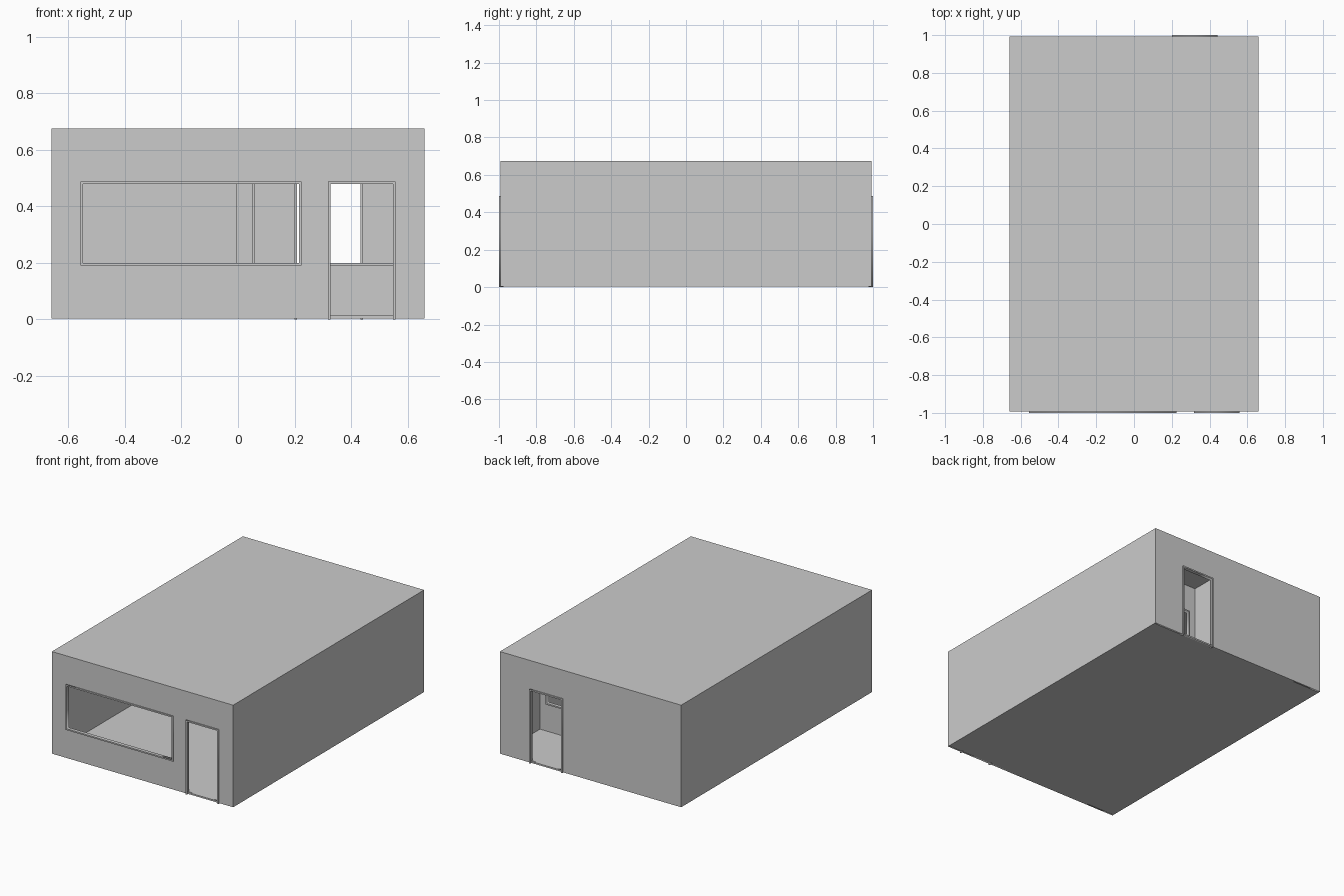
import bpy
import math

if "Cube" in bpy.data.objects:
    bpy.data.objects.remove(bpy.data.objects["Cube"])

# Overall dimensions
HX, HY = 0.66, 0.993        # half width, half depth of the shell
Z0, Z1 = 0.003, 0.675       # underside and roof height
T = 0.01                    # wall thickness
FLOOR = 0.013               # floor surface
FW, LIP = 0.009, 0.007      # frame width and how far it stands off the wall


def box(name, x0, x1, y0, y1, z0, z1):
    bpy.ops.mesh.primitive_cube_add(
        size=1, location=((x0 + x1) / 2, (y0 + y1) / 2, (z0 + z1) / 2))
    ob = bpy.context.object
    ob.name = name
    ob.scale = (x1 - x0, y1 - y0, z1 - z0)
    bpy.ops.object.transform_apply(location=False, rotation=False, scale=True)
    return ob


def rect(x0, x1, z0, z1):
    return [(x0, z0), (x1, z0), (x1, z1), (x0, z1)]


def panel(name, loops, y0, y1):
    """Upright slab from an outline (first loop) with holes (other loops), in x-z."""
    cu = bpy.data.curves.new(name, 'CURVE')
    cu.dimensions = '2D'
    cu.fill_mode = 'BOTH'
    cu.extrude = (y1 - y0) / 2
    for pts in loops:
        sp = cu.splines.new('POLY')
        sp.points.add(len(pts) - 1)
        for p, (x, z) in zip(sp.points, pts):
            p.co = (x, z, 0, 1)
        sp.use_cyclic_u = True
    ob = bpy.data.objects.new(name, cu)
    bpy.context.collection.objects.link(ob)
    ob.location.y = (y0 + y1) / 2
    ob.rotation_euler.x = math.radians(90)
    bpy.ops.object.select_all(action='DESELECT')
    ob.select_set(True)
    bpy.context.view_layer.objects.active = ob
    bpy.ops.object.convert(target='MESH')
    return bpy.context.object


def window_frame(name, x0, x1, z0, z1, y0, y1):
    panel(name, [rect(x0, x1, z0, z1),
                 rect(x0 + FW, x1 - FW, z0 + FW, z1 - FW)], y0 - LIP, y1 + LIP)


def door_frame(name, x0, x1, z1, y0, y1):
    # Two jambs and a head, open at the bottom
    panel(name, [[(x0, 0), (x0 + FW, 0), (x0 + FW, z1 - FW), (x1 - FW, z1 - FW),
                  (x1 - FW, 0), (x1, 0), (x1, z1), (x0, z1)]], y0 - LIP, y1 + LIP)


def opening(x0, x1, z0, z1):
    # Wall cut sits just under the middle of the frame
    h = FW / 2
    return rect(x0 + h, x1 - h, z0, z1 - h)


# Floor, roof and side walls
box("floor", -HX + T, HX - T, -HY + T, HY - T, Z0, FLOOR)
box("roof", -HX, HX, -HY, HY, Z1 - T, Z1)
for side, s in (("left", -1), ("right", 1)):
    xs = sorted((s * HX, s * (HX - T)))
    box(side + "_wall", *xs, -HY, HY, Z0, Z1 - T)

# Front wall with display window and door
TOP, SILL = 0.488, 0.19
WIN, DOOR, BACK = (-0.557, 0.225), (0.318, 0.558), (0.2, 0.442)
outline = rect(-HX + T, HX - T, Z0, Z1 - T)
panel("front_wall", [outline, opening(*WIN, SILL + FW / 2, TOP),
                     opening(*DOOR, FLOOR, TOP)], -HY, -HY + T)
window_frame("front_window_frame", *WIN, SILL, TOP, -HY, -HY + T)
door_frame("front_door_frame", *DOOR, TOP, -HY, -HY + T)

# Back wall with door
panel("back_wall", [outline, opening(*BACK, FLOOR, TOP)], HY - T, HY)
door_frame("back_door_frame", *BACK, TOP, HY - T, HY)

# Small back room: partition with a serving window, and a side partition
PY, PX = 0.59, -0.005
HATCH = (0.05, 0.605)
panel("room_front_partition",
      [rect(PX, HX - T, FLOOR, Z1 - T), opening(*HATCH, SILL + FW / 2, TOP)], PY - T, PY)
window_frame("room_window_frame", *HATCH, SILL, TOP, PY - T, PY)
box("room_side_partition", PX, PX + T, PY, HY - T, FLOOR, Z1 - T)
